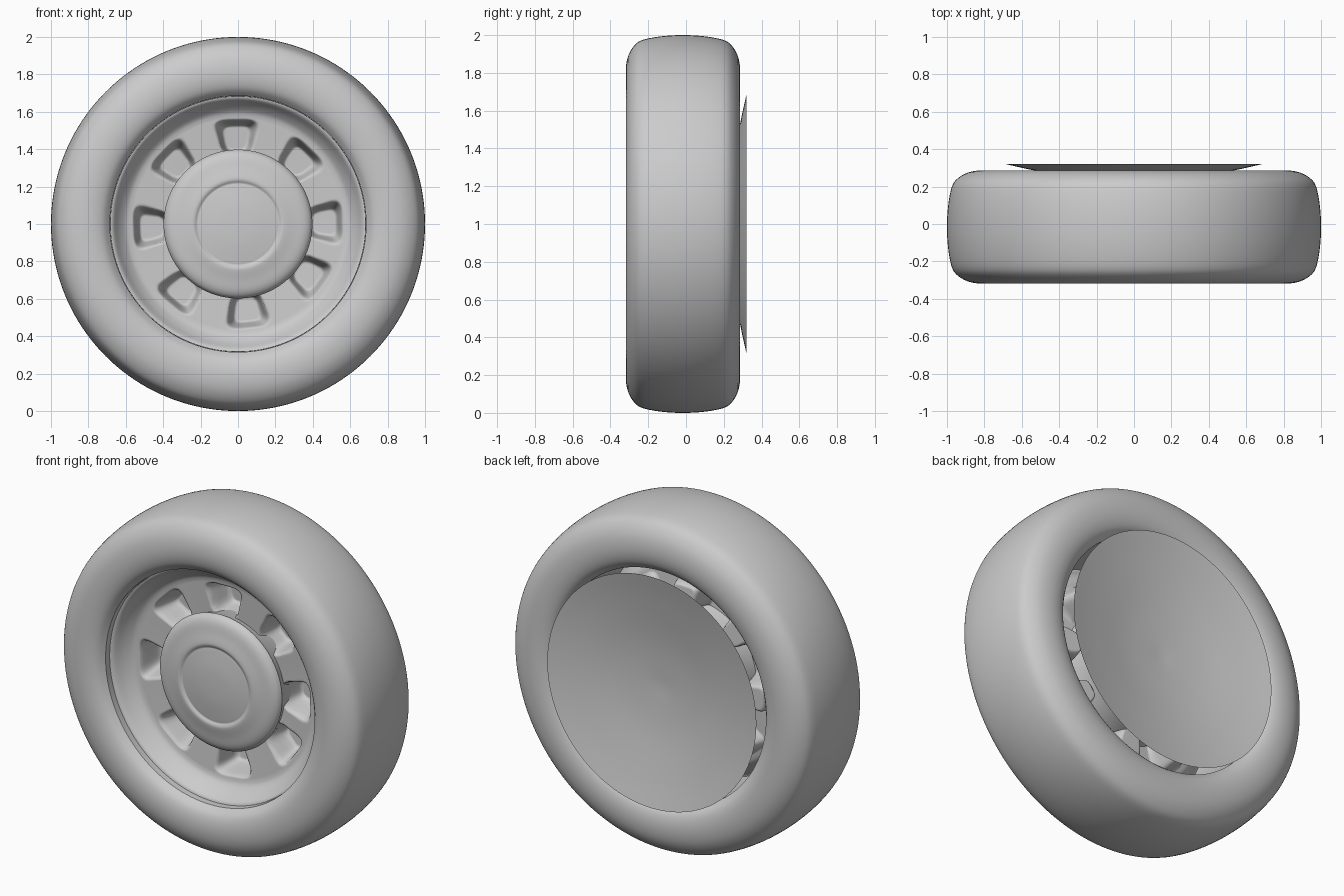
import bpy, bmesh, math

if "Cube" in bpy.data.objects:
    bpy.data.objects.remove(bpy.data.objects["Cube"])


def smooth_path(pts, n=5):
    """Catmull-Rom resampling of an open (r, y) profile."""
    p = [pts[0]] + pts + [pts[-1]]
    out = []
    for i in range(1, len(p) - 2):
        for k in range(n):
            t = k / n
            out.append(tuple(
                0.5 * (2 * b + (c - a) * t + (2 * a - 5 * b + 4 * c - d) * t * t
                       + (3 * b - a - 3 * c + d) * t ** 3)
                for a, b, c, d in zip(p[i - 1], p[i], p[i + 1], p[i + 2])))
    return out + [pts[-1]]


def lathe(name, profile, seg=128, shift=None, angle=40):
    """Revolve (r, y) points about the wheel axle; shift(r, a) pushes points back."""
    bm = bmesh.new()
    rings = []
    for r, y in profile:
        if r < 1e-4:
            rings.append([bm.verts.new((0, y, 1))] * seg)
            continue
        ring = []
        for i in range(seg):
            a = 2 * math.pi * i / seg
            dy = shift(r, a) if shift else 0
            ring.append(bm.verts.new((r * math.cos(a), y + dy, 1 + r * math.sin(a))))
        rings.append(ring)
    for A, B in zip(rings, rings[1:]):
        for i in range(seg):
            j = (i + 1) % seg
            bm.faces.new(list(dict.fromkeys((A[i], A[j], B[j], B[i]))))
    bmesh.ops.recalc_face_normals(bm, faces=bm.faces)
    me = bpy.data.meshes.new(name)
    bm.to_mesh(me)
    bm.free()
    ob = bpy.data.objects.new(name, me)
    bpy.context.collection.objects.link(ob)
    bpy.ops.object.select_all(action='DESELECT')
    ob.select_set(True)
    bpy.context.view_layer.objects.active = ob
    bpy.ops.object.shade_smooth_by_angle(angle=math.radians(angle))
    return ob


# Tyre: rounded cross-section, closed by the inner barrel
half = [(0.685, -0.245), (0.72, -0.281), (0.77, -0.299), (0.83, -0.302), (0.89, -0.29),
        (0.94, -0.262), (0.97, -0.225), (0.987, -0.16), (0.997, -0.08)]
outline = half + [(1.0, 0.0)] + [(r, -y) for r, y in reversed(half)]
section = [(r, y - 0.016) for r, y in smooth_path(outline, 4)]
lathe("tire", section + [section[0]], 160)

# Wheel plate with eight soft pockets around the hub
slots = [math.radians(a) for a in (91, 46, 1, -36, -84, -130, -178, 136)]


def pockets(r, a):
    depth = 0.0
    for s in slots:
        d = (a - s + math.pi) % (2 * math.pi) - math.pi
        u, v = r * math.cos(d) - 0.46, r * math.sin(d)
        if abs(d) > 0.4:
            continue
        m = (abs(u / 0.088) ** 4 + abs(v / (0.09 + 0.25 * u)) ** 4) ** 0.25
        t = min(1, max(0, (1.15 - m) / 0.45))
        depth = max(depth, 0.15 * t * t * (3 - 2 * t))
    return depth


lip = smooth_path([(0.683, -0.225), (0.665, -0.215), (0.635, -0.17), (0.6, -0.135),
                   (0.57, -0.125)], 4)
plate = [(0.57 - 0.2 * k / 32, -0.125 + 0.015 * k / 32) for k in range(1, 33)]
lathe("wheel_plate", [(0.684, -0.2)] + lip + plate, 320, pockets, 80)

# Hub cap: rounded shoulder, shallow ring groove, slightly domed centre
hub = smooth_path([(0.398, -0.155), (0.385, -0.178), (0.355, -0.195), (0.3, -0.206),
                   (0.25, -0.217), (0.232, -0.216), (0.218, -0.209), (0.2, -0.211),
                   (0.1, -0.222), (0.0, -0.225)], 4)
lathe("hub_cap", [(0.37, 0.06), (0.385, -0.13)] + hub, 128, angle=50)

# Back cover: thin shallow dish
lathe("back_cover", smooth_path([(0.685, 0.32), (0.52, 0.284), (0.26, 0.24), (0.0, 0.222)], 4), 96)
